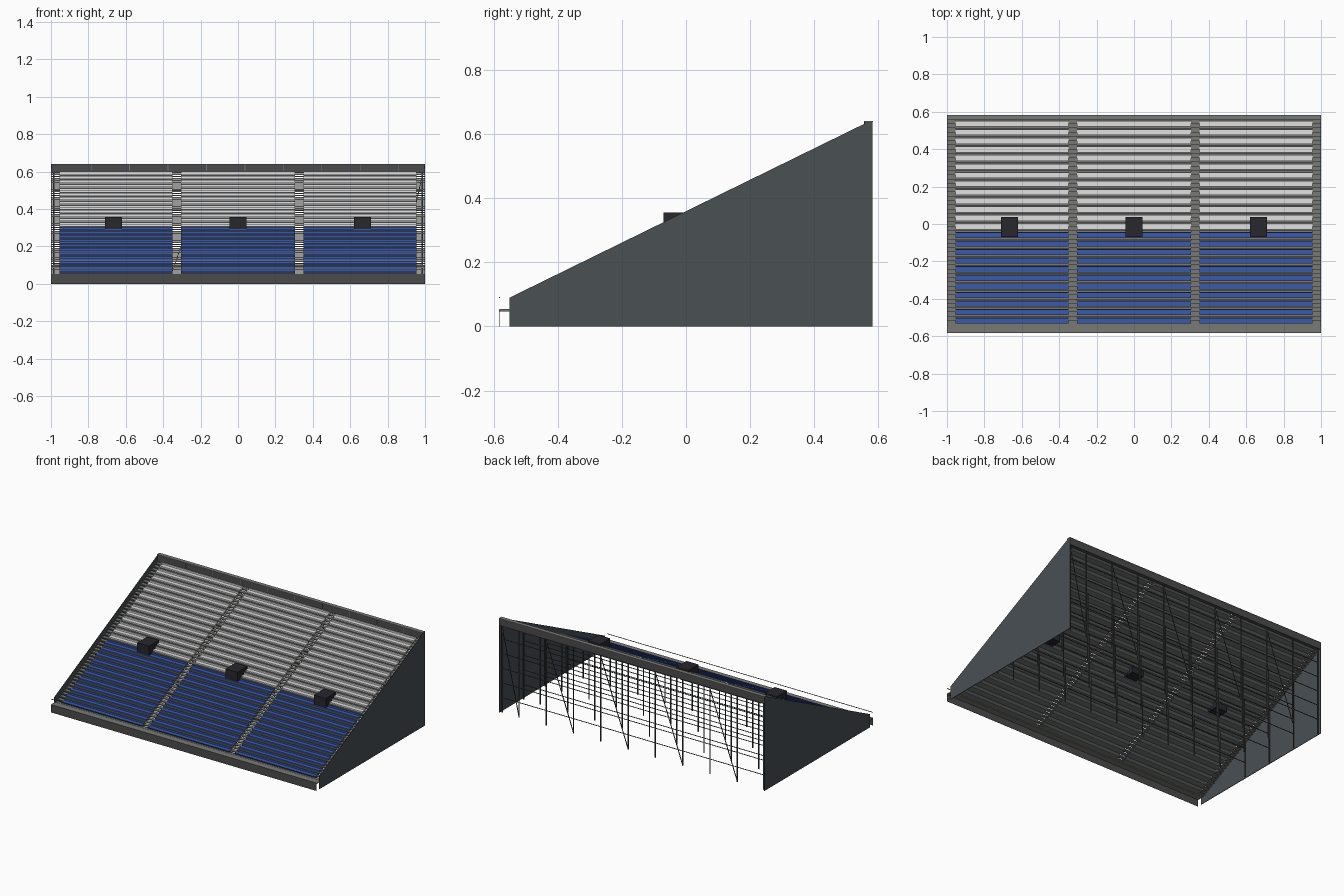
import bpy, bmesh
from mathutils import Vector, Matrix

cube = bpy.data.objects.get("Cube")
if cube:
    bpy.data.objects.remove(cube, do_unlink=True)


def material(name, rgb):
    m = bpy.data.materials.new(name)
    m.use_nodes = True
    m.diffuse_color = (*rgb, 1)
    bsdf = m.node_tree.nodes["Principled BSDF"]
    bsdf.inputs["Base Color"].default_value = (*rgb, 1)
    bsdf.inputs["Roughness"].default_value = 0.8
    return m


DECK = material("deck grey", (0.19, 0.19, 0.182))
PANEL = material("panel blue grey", (0.068, 0.08, 0.088))
FASCIA = material("fascia grey", (0.07, 0.07, 0.073))
STEEL = material("scaffold steel", (0.06, 0.064, 0.066))
BLUE = material("seat blue", (0.045, 0.1, 0.38))
WHITE = material("seat white", (0.75, 0.75, 0.75))
DARK = material("entrance charcoal", (0.02, 0.02, 0.027))


class Part:
    """Collects boxes, beams and extruded profiles into one object."""

    def __init__(self, name, mat):
        self.name, self.mat, self.bm = name, mat, bmesh.new()

    def box(self, x, y, z):
        size = [b - a for a, b in (x, y, z)]
        mid = [(a + b) / 2 for a, b in (x, y, z)]
        mat = Matrix.Translation(mid) @ Matrix.Diagonal((*size, 1))
        bmesh.ops.create_cube(self.bm, size=1, matrix=mat)

    def beam(self, a, b, width):
        a, b = Vector(a), Vector(b)
        d = b - a
        mat = (Matrix.Translation((a + b) / 2)
               @ d.to_track_quat('Z', 'Y').to_matrix().to_4x4()
               @ Matrix.Diagonal((width, width, d.length, 1)))
        bmesh.ops.create_cube(self.bm, size=1, matrix=mat)

    def extrude_x(self, profile, x0, x1):
        face = self.bm.faces.new([self.bm.verts.new((x0, y, z)) for y, z in profile])
        out = bmesh.ops.extrude_face_region(self.bm, geom=[face])
        verts = [g for g in out["geom"] if isinstance(g, bmesh.types.BMVert)]
        bmesh.ops.translate(self.bm, verts=verts, vec=(x1 - x0, 0, 0))

    def done(self):
        bmesh.ops.recalc_face_normals(self.bm, faces=self.bm.faces)
        me = bpy.data.meshes.new(self.name)
        self.bm.to_mesh(me)
        self.bm.free()
        me.materials.append(self.mat)
        ob = bpy.data.objects.new(self.name, me)
        bpy.context.collection.objects.link(ob)


# Row layout
ROWS, BLUE_ROWS = 24, 11
Y0, Z0, RUN, RISE = -0.54, 0.055, 0.0458, 0.0227
SECTIONS = [(-0.955, -0.35), (-0.305, 0.305), (0.35, 0.955)]
AISLES = [(-0.996, -0.955), (-0.35, -0.305), (0.305, 0.35), (0.955, 0.996)]


def deck_z(y):
    return Z0 + (y - Y0) * RISE / RUN


# Stepped deck, closed risers under the seats, open half steps in the aisles
treads = Part("row_treads", DECK)
risers = Part("row_risers", PANEL)
steps = Part("aisle_steps", DECK)
blue = Part("lower_benches", BLUE)
white = Part("upper_benches", WHITE)
for i in range(ROWS):
    y, z = Y0 + i * RUN, Z0 + i * RISE
    bench = blue if i < BLUE_ROWS else white
    for sec in SECTIONS:
        treads.box(sec, (y, y + RUN), (z - 0.003, z))
        risers.box(sec, (y + RUN - 0.002, y + RUN), (z, z + RISE - 0.003))
        bench.box(sec, (y + 0.007, y + 0.035), (z + 0.002, z + 0.011))
        bench.box(sec, (y + 0.035, y + 0.04), (z + 0.002, z + 0.022))
    for aisle in AISLES:
        for k in (0, 0.5):
            ya, za = y + k * RUN, z + k * RISE
            steps.box(aisle, (ya, ya + RUN / 2 + 0.002), (za - 0.007, za))
for part in (treads, risers, steps, blue, white):
    part.done()

# Side walls
walls = Part("side_walls", PANEL)
outline = [(-0.55, 0), (0.5825, 0), (0.5825, 0.638), (0.558, 0.633), (-0.55, 0.09)]
for s in (-1, 1):
    walls.extrude_x(outline, s * 0.996, s)
walls.done()

# Front walkway, fascia and rail
walk = Part("front_walkway", DECK)
walk.box((-1, 1), (-0.5825, Y0), (0.047, 0.054))
walk.done()
fascia = Part("front_fascia", FASCIA)
fascia.box((-1, 1), (-0.5835, -0.5825), (0, 0.053))
fascia.done()
rail = Part("front_rail", STEEL)
rail.beam((-1, -0.582, 0.09), (1, -0.582, 0.09), 0.003)
rail.done()

# Rear parapet with a lighter cap and panel joints
POSTS = [-0.985] + [-0.785 + 0.2055 * i for i in range(9)] + [0.985]
parapet = Part("rear_parapet", FASCIA)
parapet.box((-1, 1), (0.557, 0.5825), (0.592, 0.638))
parapet.done()
cap = Part("parapet_cap", DECK)
cap.box((-1, 1), (0.556, 0.5835), (0.638, 0.641))
for x in POSTS[1:-1]:
    cap.box((x - 0.002, x + 0.002), (0.556, 0.557), (0.605, 0.638))
cap.done()

# Entrance boxes in the middle of each section
entrance = Part("entrance_boxes", DARK)
for x in (-0.665, 0, 0.665):
    entrance.box((x - 0.045, x + 0.045), (-0.07, 0.038), (0.285, 0.356))
entrance.done()

# Scaffold posts, ledgers and diagonal braces
posts = Part("scaffold_posts", STEEL)
ledgers = Part("scaffold_ledgers", STEEL)
braces = Part("scaffold_braces", STEEL)
for y in (0.57, 0.34, 0.11, -0.12):
    top = deck_z(y) - 0.012
    for x in POSTS:
        posts.beam((x, y, 0), (x, y, top), 0.006)
    for level in range(1, int(top / 0.1) + 1):
        ledgers.beam((-0.99, y, level * 0.1), (0.99, y, level * 0.1), 0.0035)
for a, b in zip(POSTS[1:-1:2], POSTS[2::2]):
    braces.beam((b, 0.57, 0.58), (a, 0.57, 0.004), 0.004)
for part in (posts, ledgers, braces):
    part.done()
